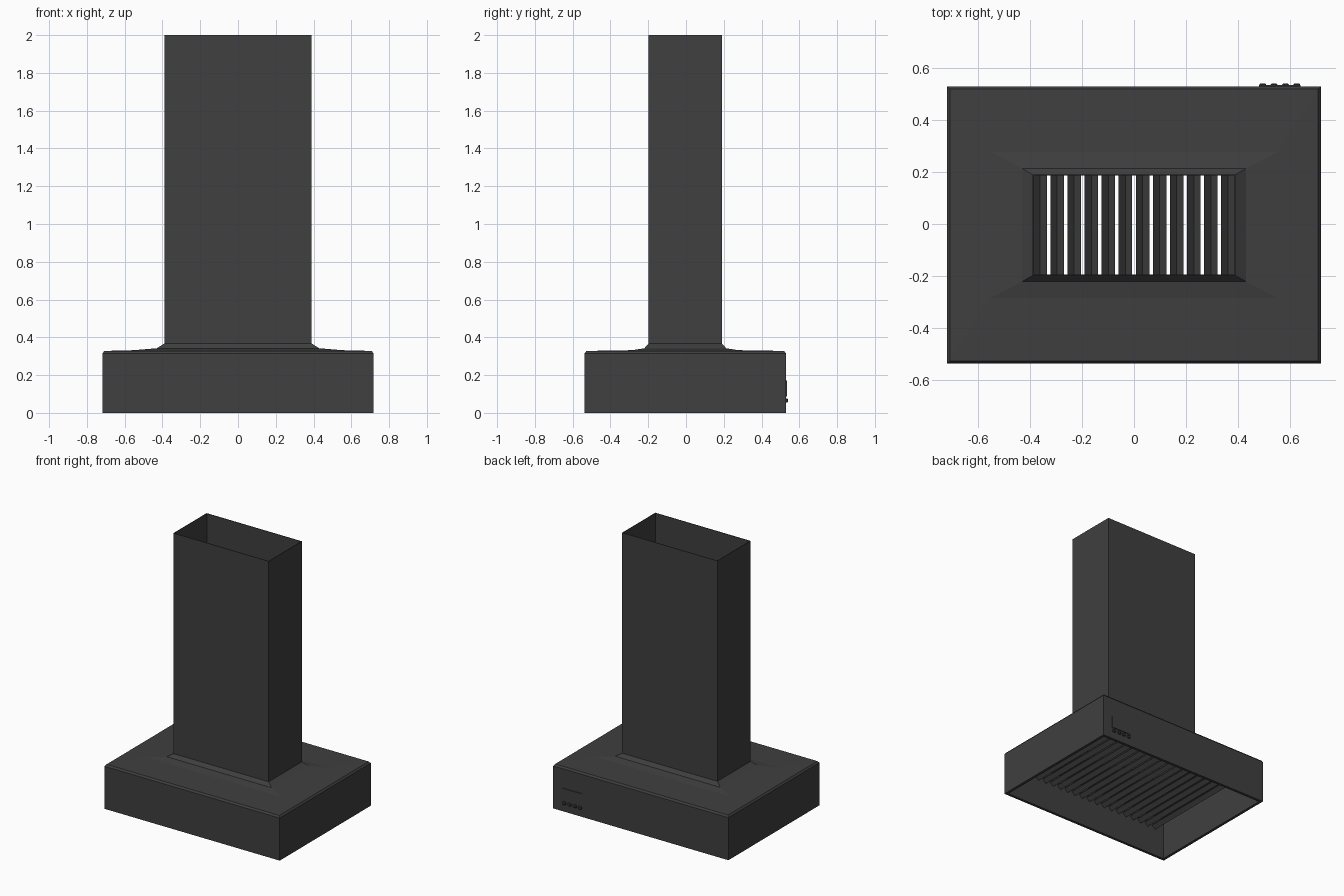
import bpy, bmesh

cube = bpy.data.objects.get("Cube")
if cube:
    bpy.data.objects.remove(cube, do_unlink=True)

CY = -0.004  # depth centre of the body

steel = bpy.data.materials.new("dark grey steel")
steel.use_nodes = True
colour = (0.05, 0.05, 0.05, 1)
steel.diffuse_color = colour
steel.node_tree.nodes["Principled BSDF"].inputs["Base Color"].default_value = colour


def finish(name, bm):
    bmesh.ops.recalc_face_normals(bm, faces=bm.faces)
    mesh = bpy.data.meshes.new(name)
    bm.to_mesh(mesh)
    bm.free()
    mesh.materials.append(steel)
    obj = bpy.data.objects.new(name, mesh)
    bpy.context.collection.objects.link(obj)
    return obj


def ring_shell(name, rings):
    """Closed shell from rectangular rings (half width, half depth, height)."""
    bm = bmesh.new()
    loops = [[bm.verts.new((sx * hx, CY + sy * hy, z))
              for sx, sy in ((-1, -1), (1, -1), (1, 1), (-1, 1))]
             for hx, hy, z in rings]
    for a, b in zip(loops, loops[1:] + loops[:1]):
        for i in range(4):
            j = (i + 1) % 4
            bm.faces.new((a[i], a[j], b[j], b[i]))
    return finish(name, bm)


def box(name, centre, size, bevel=0):
    bm = bmesh.new()
    bmesh.ops.create_cube(bm, size=1)
    bmesh.ops.scale(bm, vec=size, verts=bm.verts)
    bmesh.ops.translate(bm, vec=centre, verts=bm.verts)
    if bevel:
        bmesh.ops.bevel(bm, geom=bm.edges[:], offset=bevel, segments=1, affect='EDGES')
    return finish(name, bm)


# Chimney: thin open duct
ring_shell("chimney", [(0.39, 0.194, 0.36), (0.39, 0.194, 2),
                       (0.386, 0.19, 2), (0.386, 0.19, 0.36)])

# Canopy: flared collar, chamfered top edge, walls, hollow underside
ring_shell("canopy", [
    (0.39, 0.194, 0.367), (0.43, 0.217, 0.342), (0.55, 0.28, 0.332),
    (0.708, 0.523, 0.328), (0.718, 0.533, 0.315), (0.718, 0.533, 0),
    (0.698, 0.513, 0), (0.698, 0.513, 0.31), (0.55, 0.28, 0.315),
    (0.43, 0.217, 0.33), (0.386, 0.19, 0.355)])

# Filter: row of V-shaped baffles running front to back
PITCH = 0.0657
bm = bmesh.new()
for k in range(-10, 11):
    x = (k + 0.5) * PITCH
    if abs(x) > 0.68:
        continue
    profile = [(-0.026, 0.235), (0, 0.21), (0.026, 0.235), (0.026, 0.23),
               (0, 0.205), (-0.026, 0.23)]
    ends = [[bm.verts.new((x + px, CY + y, z)) for px, z in profile]
            for y in (-0.513, 0.513)]
    for i in range(6):
        j = (i + 1) % 6
        bm.faces.new((ends[0][i], ends[0][j], ends[1][j], ends[1][i]))
    for end in ends:
        bm.faces.new((end[0], end[1], end[4], end[5]))
        bm.faces.new((end[1], end[2], end[3], end[4]))
finish("filter_baffles", bm)

# Control panel and buttons on the back
box("control_panel", (0.56, 0.53, 0.13), (0.16, 0.008, 0.085))
for n in range(4):
    box(f"button_{n + 1}", (0.495 + n * 0.0435, 0.533, 0.065),
        (0.026, 0.014, 0.022), 0.004)
